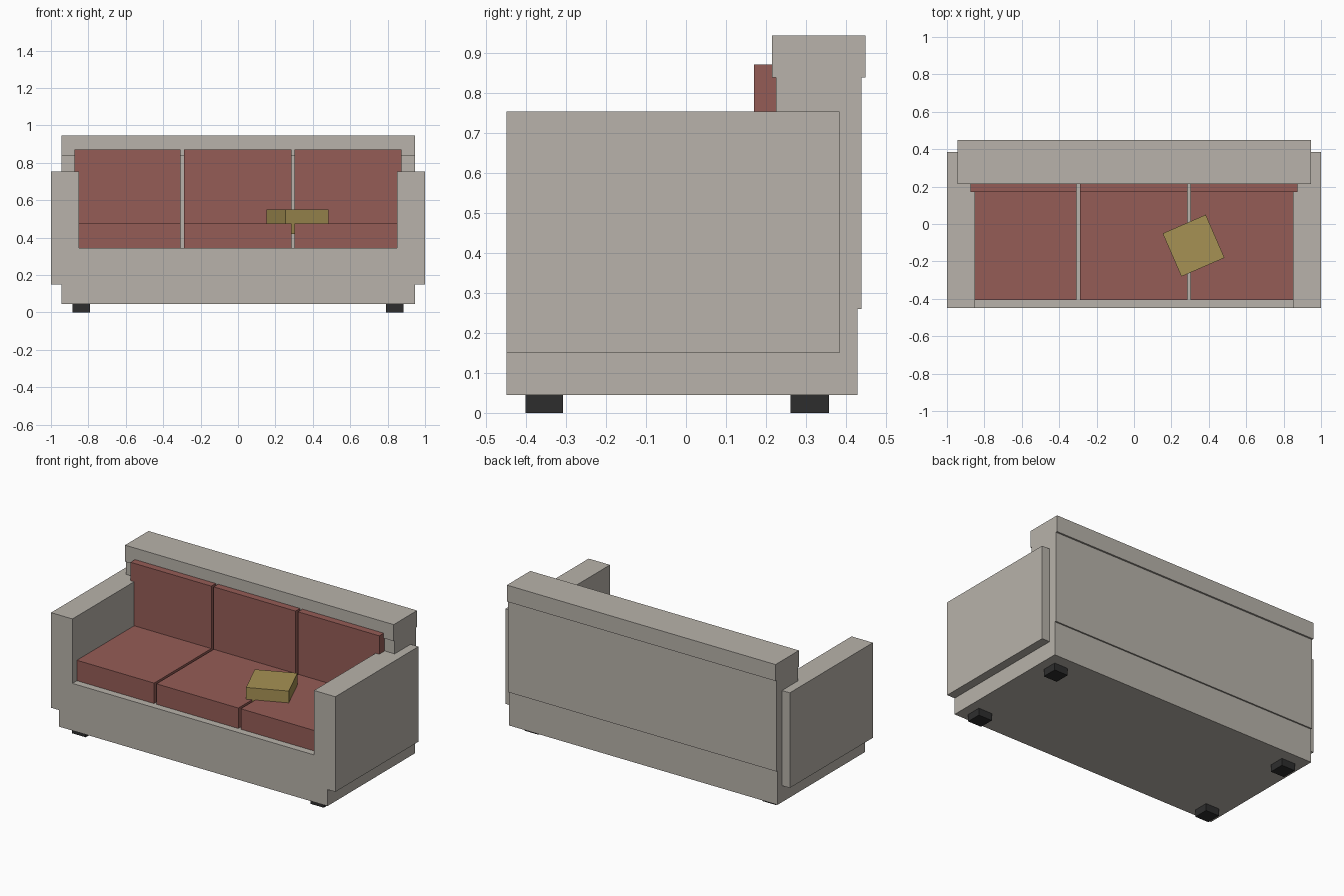
import bpy
import math

cube = bpy.data.objects.get("Cube")
if cube:
    bpy.data.objects.remove(cube, do_unlink=True)


def material(name, rgb):
    mat = bpy.data.materials.new(name)
    mat.use_nodes = True
    mat.diffuse_color = (*rgb, 1)
    mat.node_tree.nodes["Principled BSDF"].inputs["Base Color"].default_value = (*rgb, 1)
    return mat


BEIGE = material("beige fabric", (0.48, 0.45, 0.405))
RED = material("dusty red fabric", (0.30, 0.107, 0.094))
OLIVE = material("olive fabric", (0.38, 0.285, 0.088))
BLACK = material("black feet", (0.027, 0.027, 0.027))


def box(name, x, y, z, mat, turn=0):
    """Box spanning the given (low, high) ranges, turned about its own centre."""
    spans = (x, y, z)
    bpy.ops.mesh.primitive_cube_add(size=1, location=[(a + b) / 2 for a, b in spans])
    obj = bpy.context.object
    obj.name = name
    obj.scale = [b - a for a, b in spans]
    obj.rotation_euler.z = math.radians(turn)
    obj.data.materials.append(mat)
    return obj


# Frame: base, backrest and the wider cap along its top
WIDTH = (-0.945, 0.945)
box("base", WIDTH, (-0.45, 0.43), (0.045, 0.345), BEIGE)
box("backrest", WIDTH, (0.225, 0.439), (0.26, 0.84), BEIGE)
box("backrest_cap", WIDTH, (0.215, 0.45), (0.84, 0.945), BEIGE)

# Arms and feet on both sides
for side, s in (("left", 1), ("right", -1)):
    box(side + "_arm", sorted((s * 0.85, s)), (-0.45, 0.385), (0.15, 0.755), BEIGE)
    for end, y in (("front", (-0.402, -0.308)), ("back", (0.262, 0.358))):
        box(f"{end}_{side}_foot", sorted((s * 0.79, s * 0.885)), y, (0, 0.045), BLACK)

# Three seat cushions with three back cushions behind them
for side, x in (("right", (-0.875, -0.307)), ("middle", (-0.29, 0.286)), ("left", (0.303, 0.875))):
    box(side + "_seat_cushion", x, (-0.405, 0.17), (0.345, 0.475), RED)
    box(side + "_back_cushion", x, (0.17, 0.225), (0.345, 0.872), RED)

# Throw pillow sunk a little into the seat
box("throw_pillow", (0.193, 0.444), (-0.241, 0.01), (0.42, 0.55), OLIVE, turn=23.5)
